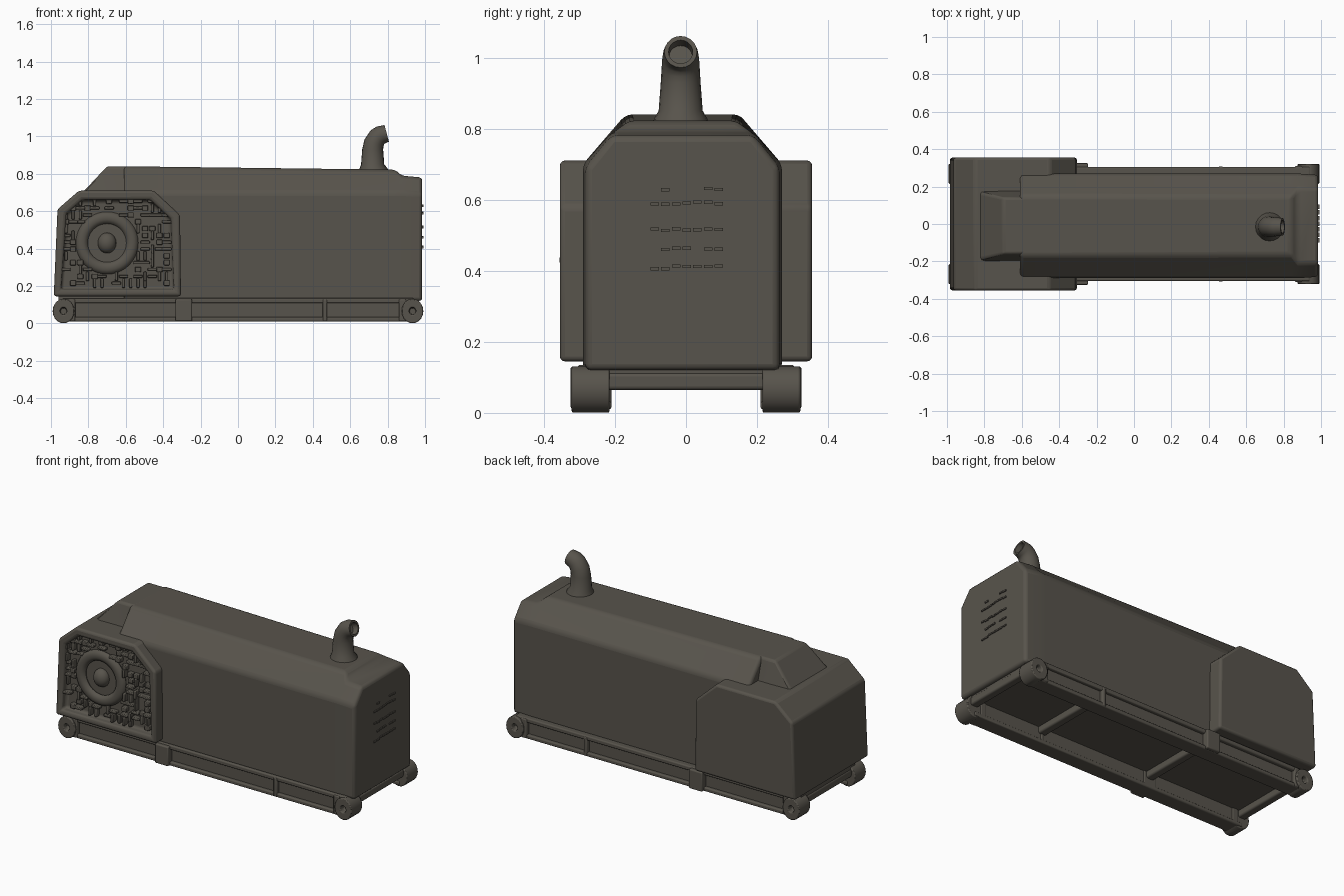
import bpy, bmesh, math, random
from mathutils import Vector

if "Cube" in bpy.data.objects:
    bpy.data.objects.remove(bpy.data.objects["Cube"])

random.seed(4)
mat = bpy.data.materials.new("dark olive grey")
mat.diffuse_color = (0.097, 0.088, 0.072, 1)
mat.use_nodes = True
mat.node_tree.nodes["Principled BSDF"].inputs["Base Color"].default_value = mat.diffuse_color


def finish(name, bm, bevel=0.0, segs=3, angle=40):
    bmesh.ops.recalc_face_normals(bm, faces=bm.faces)
    me = bpy.data.meshes.new(name)
    bm.to_mesh(me)
    bm.free()
    ob = bpy.data.objects.new(name, me)
    bpy.context.collection.objects.link(ob)
    me.materials.append(mat)
    if bevel:
        m = ob.modifiers.new("bevel", 'BEVEL')
        m.width, m.segments, m.limit_method = bevel, segs, 'ANGLE'
        m.angle_limit = math.radians(20)
    bpy.ops.object.select_all(action='DESELECT')
    ob.select_set(True)
    bpy.context.view_layer.objects.active = ob
    bpy.ops.object.shade_smooth_by_angle(angle=math.radians(angle))
    return ob


def loft(name, sections, bevel=0.0, **kw):
    bm = bmesh.new()
    rings = [[bm.verts.new(p) for p in s] for s in sections]
    n = len(rings[0])
    for a, b in zip(rings, rings[1:]):
        for i in range(n):
            j = (i + 1) % n
            bm.faces.new((a[i], a[j], b[j], b[i]))
    bm.faces.new(rings[0])
    bm.faces.new(rings[-1])
    return finish(name, bm, bevel, **kw)


def add_box(bm, x0, x1, y0, y1, z0, z1):
    vs = bmesh.ops.create_cube(bm, size=1)['verts']
    for v in vs:
        v.co = Vector(((x0 + x1) / 2 + v.co.x * (x1 - x0),
                       (y0 + y1) / 2 + v.co.y * (y1 - y0),
                       (z0 + z1) / 2 + v.co.z * (z1 - z0)))


def boxes(name, items, bevel=0.0, **kw):
    bm = bmesh.new()
    for it in items:
        add_box(bm, *it)
    return finish(name, bm, bevel, **kw)


# long enclosure with chamfered roof, stepping down at the right end
def hood_section(x, half, shoulder, roof_half, top):
    c = -0.01
    return [(x, c - half, 0.12), (x, c - half, shoulder), (x, c - roof_half, top),
            (x, c + roof_half, top), (x, c + half, shoulder), (x, c + half, 0.12)]


loft("enclosure", [hood_section(-0.61, 0.28, 0.70, 0.16, 0.84),
                   hood_section(0.84, 0.28, 0.70, 0.155, 0.822),
                   hood_section(0.875, 0.28, 0.70, 0.20, 0.79),
                   hood_section(0.985, 0.272, 0.69, 0.20, 0.78)], 0.018)

# sloped nose of the roof
loft("roof_nose", [[(x, -0.01 - a, 0.66), (x, -0.01 - b, z), (x, -0.01 + b, z), (x, -0.01 + a, 0.66)]
                   for x, a, b, z in ((-0.84, 0.21, 0.18, 0.69), (-0.70, 0.20, 0.15, 0.84),
                                      (-0.58, 0.20, 0.15, 0.84))], 0.012)

# wide radiator housing with a recessed opening in front
prof = [(-0.985, 0.145), (-0.965, 0.61), (-0.85, 0.71), (-0.45, 0.71), (-0.31, 0.58), (-0.305, 0.145)]
bm = bmesh.new()
f = bm.faces.new([bm.verts.new((x, -0.355, z)) for x, z in prof])
ext = bmesh.ops.extrude_face_region(bm, geom=[f])['geom']
for v in (g for g in ext if isinstance(g, bmesh.types.BMVert)):
    v.co.y = 0.355
bmesh.ops.recalc_face_normals(bm, faces=bm.faces)
front = min(bm.faces, key=lambda q: q.calc_center_median().y)
bmesh.ops.inset_region(bm, faces=[front], thickness=0.05)
bmesh.ops.inset_region(bm, faces=[front], thickness=0.008, depth=-0.045)
finish("radiator_housing", bm, 0.014)

# tangled grille inside the opening
CX, CZ = -0.70, 0.43
items = []
for i in range(15):
    for k in range(13):
        x, z = -0.92 + i * 0.0385, 0.215 + k * 0.0365
        r = math.hypot(x - CX, z - CZ)
        if r < 0.17 or x + z > 0.21 or z - x > 1.52 or random.random() < 0.25:
            continue
        w, h = random.choice(((0.05, 0.016), (0.016, 0.05), (0.032, 0.028)))
        y = -0.345 + random.uniform(0, 0.015)
        items.append((x - w / 2, x + w / 2, y, -0.305, z - h / 2, z + h / 2))
boxes("grille_bars", items, 0.004, segs=2)

# fan ring and hub
bm = bmesh.new()
N, M = 40, 10
ring = [[bm.verts.new((CX + (0.135 + 0.032 * math.cos(b)) * math.cos(a),
                       -0.318 + 0.022 * math.sin(b),
                       CZ + (0.135 + 0.032 * math.cos(b)) * math.sin(a)))
         for b in (2 * math.pi * j / M for j in range(M))]
        for a in (2 * math.pi * i / N for i in range(N))]
for i in range(N):
    for j in range(M):
        p, q, l = ring[i], ring[(i + 1) % N], (j + 1) % M
        bm.faces.new((p[j], p[l], q[l], q[j]))
finish("fan_ring", bm)
bm = bmesh.new()
bmesh.ops.create_uvsphere(bm, u_segments=20, v_segments=12, radius=0.055)
for v in bm.verts:
    v.co = Vector((CX + v.co.x * 0.9, -0.312 + v.co.y * 0.8, CZ + v.co.z))
finish("fan_hub", bm)

# small louvres on the right end
items = []
for z in (0.41, 0.46, 0.515, 0.59, 0.63):
    for k in range(7):
        y = -0.10 + k * 0.03
        if z in (0.46, 0.63) and random.random() < 0.5:
            continue
        dz = random.uniform(-0.004, 0.004)
        items.append((0.975, 0.991, y, y + 0.024, z + dz - 0.005, z + dz + 0.004))
boxes("end_louvres", items)

# curved exhaust pipe with open end
path = [(0.725, 0.80, 0, 0.08), (0.725, 0.828, 0, 0.075), (0.72, 0.85, 0, 0.062), (0.72, 0.93, 0, 0.056),
        (0.727, 0.965, 20, 0.054), (0.745, 0.995, 45, 0.052), (0.765, 1.008, 62, 0.05),
        (0.795, 1.016, 75, 0.046), (0.795, 1.016, 75, 0.034), (0.76, 1.005, 62, 0.032)]
sections = []
for x, z, t, r in path:
    t = math.radians(t)
    sections.append([(x + r * math.cos(a) * math.cos(t), -0.015 + r * math.sin(a),
                      z - r * math.cos(a) * math.sin(t))
                     for a in (2 * math.pi * k / 20 for k in range(20))])
loft("exhaust_pipe", sections, angle=50)

# skid rails: core, lips, posts and rounded ends with a hole
for side, s in (("front", -1), ("back", 1)):
    def slab(x0, x1, a, b, z0, z1):
        return (x0, x1, min(s * a, s * b), max(s * a, s * b), z0, z1)
    boxes(side + "_rail", [slab(-0.94, 0.94, 0.215, 0.285, 0.015, 0.125),
                           slab(-0.94, 0.94, 0.21, 0.305, 0.108, 0.135),
                           slab(-0.94, 0.94, 0.21, 0.305, 0.01, 0.034)]
          + [slab(x - w, x + w, 0.21, d, 0.012, 0.13)
             for x, w, d in ((-0.89, 0.02, 0.31), (-0.29, 0.045, 0.325),
                             (0.465, 0.012, 0.308), (0.88, 0.02, 0.31))], 0.007)
    for end, e in (("left", -1), ("right", 1)):
        secs = []
        for y, r in ((0.215, 0.058), (0.322, 0.058), (0.322, 0.018), (0.29, 0.016)):
            secs.append([(e * 0.933 + r * math.cos(a), s * y, 0.066 + 1.13 * r * math.sin(a))
                         for a in (2 * math.pi * k / 20 for k in range(20))])
        loft(f"{side}_{end}_rail_end", secs, 0.008, segs=2)

# cross members beneath the floor
boxes("cross_members", [(x - 0.025, x + 0.025, -0.23, 0.23, 0.065, 0.112)
                        for x in (-0.94, -0.29, 0.465, 0.94)], 0.01)
boxes("floor_pan", [(-0.96, 0.96, -0.26, 0.26, 0.105, 0.16)])
